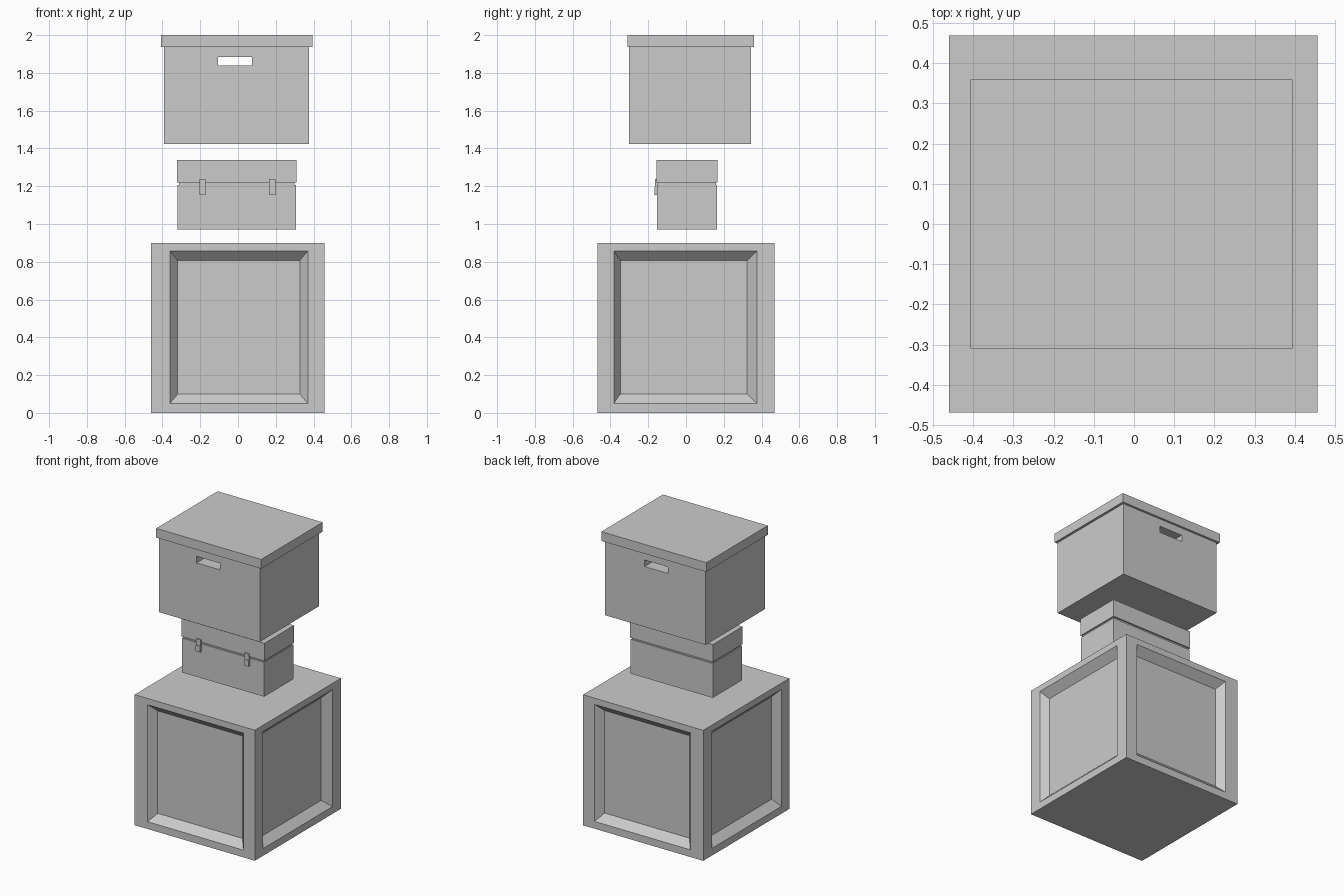
import bpy, bmesh

if "Cube" in bpy.data.objects:
    bpy.data.objects.remove(bpy.data.objects["Cube"])


def new_box(x, y, z):
    """bmesh box from (min, max) pairs."""
    bm = bmesh.new()
    bmesh.ops.create_cube(bm, size=1)
    for v in bm.verts:
        v.co = [r[0] if c < 0 else r[1] for c, r in zip(v.co, (x, y, z))]
    bm.normal_update()
    return bm


def finish(bm, name):
    bmesh.ops.recalc_face_normals(bm, faces=bm.faces)
    me = bpy.data.meshes.new(name)
    bm.to_mesh(me)
    bm.free()
    ob = bpy.data.objects.new(name, me)
    bpy.context.collection.objects.link(ob)
    return ob


def inset_to(bm, face, axis, span, z, level):
    """Inset a side face so its inner loop becomes the given rectangle."""
    bmesh.ops.inset_individual(bm, faces=[face], thickness=0.02)
    mid = face.calc_center_median()
    for v in face.verts:
        v.co[axis] = span[0] if v.co[axis] < mid[axis] else span[1]
        v.co.z = z[0] if v.co.z < mid.z else z[1]
        v.co[1 - axis] = level


def side_faces(bm, axis):
    return [f for f in bm.faces if abs(f.normal[axis]) > 0.9]


# Crate with a bevelled recessed panel on all four sides
CX, CY, DEPTH = (-0.46, 0.457), (-0.469, 0.469), 0.05
bm = new_box(CX, CY, (0, 0.9))
panels = [(f, 0, (-0.361, 0.37), (-0.319, 0.327)) for f in side_faces(bm, 1)]
panels += [(f, 1, (-0.382, 0.376), (-0.348, 0.324)) for f in side_faces(bm, 0)]
for f, axis, outer, inner in panels:
    level = f.calc_center_median()[1 - axis]
    inset_to(bm, f, axis, outer, (0.05, 0.857), level)
    inset_to(bm, f, axis, inner, (0.10, 0.807), level - DEPTH * (1 if level > 0 else -1))
finish(bm, "crate")

# Middle case: base and lid parted by a narrow groove
bm = new_box((-0.32, 0.307), (-0.153, 0.165), (0.97, 1.207))
bm.faces.ensure_lookup_table()
top = max(bm.faces, key=lambda f: f.calc_center_median().z)


def raise_top(face, height):
    res = bmesh.ops.extrude_discrete_faces(bm, faces=[face])
    face = res["faces"][0]
    for v in face.verts:
        v.co.z += height
    bm.normal_update()
    return face


bmesh.ops.inset_individual(bm, faces=[top], thickness=0.01)
top = raise_top(top, 0.012)
top = raise_top(top, 0.0)
for v in top.verts:
    v.co.x += 0.01 if v.co.x > 0 else -0.01
    v.co.y += 0.01 if v.co.y > 0 else -0.01
raise_top(top, 1.34 - 1.219)
finish(bm, "case")

# Two latches on the case front, each an upper and a lower plate
for side, x0 in (("left", -0.205), ("right", 0.164)):
    xs = (x0, x0 + 0.034)
    finish(new_box(xs, (-0.164, -0.15), (1.195, 1.238)), side + "_latch_upper")
    finish(new_box(xs, (-0.168, -0.15), (1.154, 1.195)), side + "_latch_lower")

# Top box with a handle slot running front to back
bm = new_box((-0.391, 0.377), (-0.301, 0.345), (1.423, 1.936))
ends = side_faces(bm, 1)
for f in ends:
    inset_to(bm, f, 0, (-0.105, 0.075), (1.839, 1.884), f.calc_center_median().y)
rims = [e for f in ends for e in f.edges]
bmesh.ops.delete(bm, geom=ends, context='FACES_ONLY')
bmesh.ops.bridge_loops(bm, edges=rims)
finish(bm, "box_body")

# Overhanging lid
finish(new_box((-0.407, 0.394), (-0.31, 0.36), (1.936, 2.0)), "box_lid")
